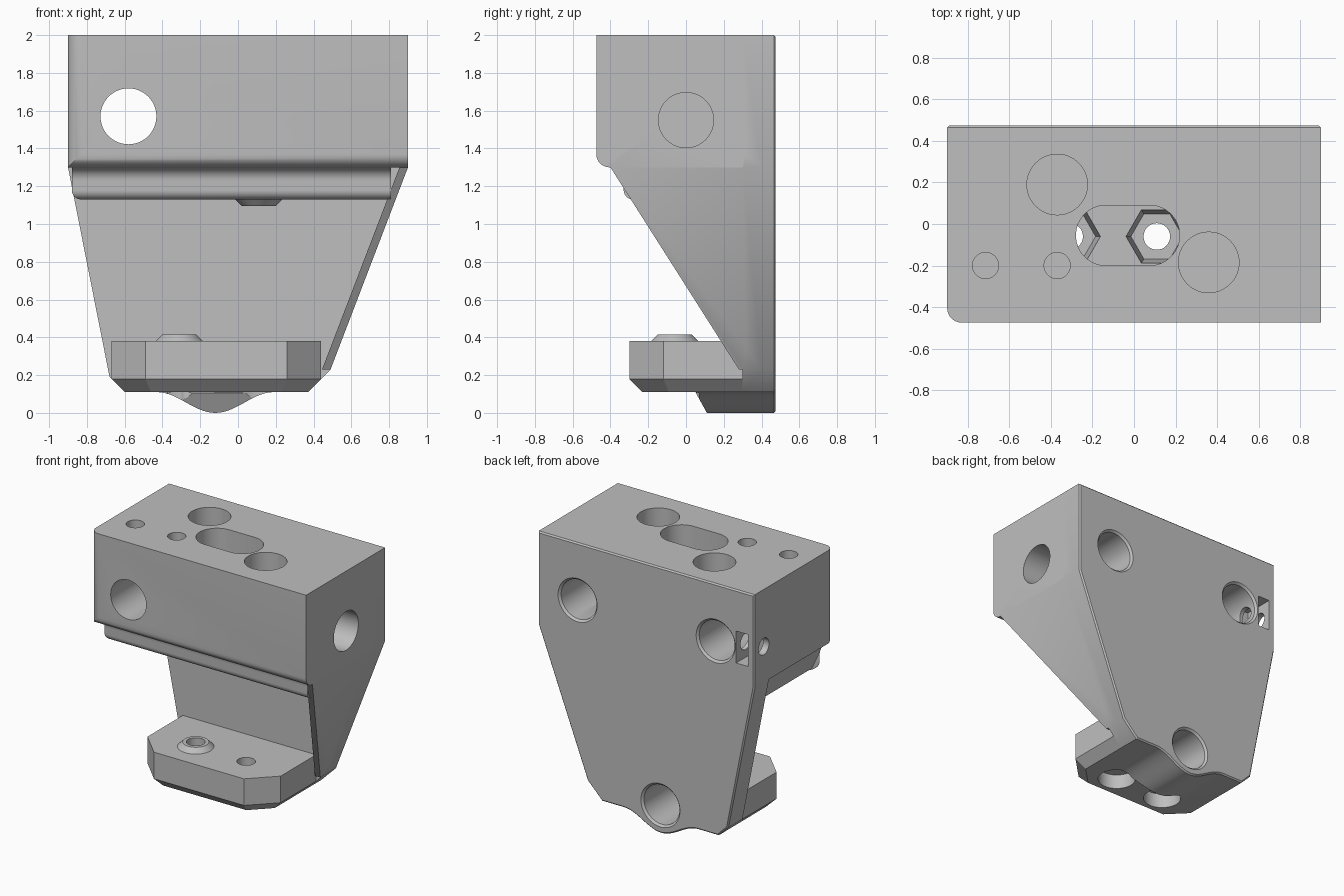
import bpy, bmesh, math
from mathutils import Vector

cube = bpy.data.objects.get("Cube")
if cube:
    bpy.data.objects.remove(cube, do_unlink=True)

grey = bpy.data.materials.new("light_grey_plastic")
grey.use_nodes = True
COLOUR = (0.52, 0.52, 0.52, 1)
grey.diffuse_color = COLOUR
for node in grey.node_tree.nodes:
    if node.type == 'BSDF_PRINCIPLED':
        node.inputs["Base Color"].default_value = COLOUR


def loft(name, loops, bevels=()):
    """Solid skinned through equal-length loops; bevels = (edge test, size, segments)."""
    bm = bmesh.new()
    rings = [[bm.verts.new(p) for p in loop] for loop in loops]
    n = len(rings[0])
    for a, b in zip(rings, rings[1:]):
        for i in range(n):
            j = (i + 1) % n
            bm.faces.new((a[i], a[j], b[j], b[i]))
    bm.faces.new(rings[0])
    bm.faces.new(rings[-1])
    bmesh.ops.recalc_face_normals(bm, faces=bm.faces)
    for test, size, segments in bevels:
        edges = [e for e in bm.edges if test(*[v.co for v in e.verts])]
        bmesh.ops.bevel(bm, geom=edges, offset=size, segments=segments,
                        profile=0.5, affect='EDGES', clamp_overlap=True)
    bmesh.ops.recalc_face_normals(bm, faces=bm.faces)
    mesh = bpy.data.meshes.new(name)
    bm.to_mesh(mesh)
    bm.free()
    mesh.materials.append(grey)
    ob = bpy.data.objects.new(name, mesh)
    bpy.context.collection.objects.link(ob)
    return ob


def tube(name, axis, u, v, a, b, r0, r1=None, n=48, turn=0.0):
    """Cylinder, cone or prism along an axis; u, v are the other two coordinates in order."""
    loops = []
    for h, r in ((a, r0), (b, r0 if r1 is None else r1)):
        loop = []
        for i in range(n):
            t = math.tau * i / n + turn
            p = [u + r * math.cos(t), v + r * math.sin(t)]
            p.insert("xyz".index(axis), h)
            loop.append(p)
        loops.append(loop)
    return loft(name, loops)


def box(name, x0, x1, y0, y1, z0, z1, bevels=()):
    base = [(x0, y0), (x1, y0), (x1, y1), (x0, y1)]
    return loft(name, [[(x, y, z) for x, y in base] for z in (z0, z1)], bevels)


def combine(target, tool, operation):
    mod = target.modifiers.new(tool.name, 'BOOLEAN')
    mod.operation, mod.solver, mod.object = operation, 'EXACT', tool
    tool.hide_render = True
    bpy.context.view_layer.objects.active = target
    bpy.ops.object.modifier_apply(modifier=mod.name)
    bpy.data.objects.remove(tool, do_unlink=True)


def same(a, b, axis, value):
    return abs(a[axis] - value) < 1e-4 and abs(b[axis] - value) < 1e-4


FRONT, BACK, HALF = -0.475, 0.475, 0.9
LOW = 0.11          # underside of the foot
BULGE_X = -0.12     # centre of the lower bolt boss


def wave(x):
    return LOW * 0.5 * (1 - math.cos(math.pi * min(1, abs(x - BULGE_X) / 0.31)))


wave_xs = [BULGE_X + 0.31 * (i / 14 - 1) for i in range(29)]

# Tapered back plate with a wavy lower edge and chamfered rear rim
outline = [(-HALF, 2), (-HALF, 1.3), (-0.68, 0.19), (-0.6, LOW)]
outline += [(x, wave(x)) for x in wave_xs]
outline += [(0.37, LOW), (0.49, 0.23), (HALF, 1.3), (HALF, 2)]
body = loft("bracket_body", [[(x, y, z) for x, z in outline] for y in (0.3, BACK)],
            [(lambda a, b: same(a, b, 1, BACK), 0.01, 1)])

# Head block, rounded at its lower front and right front edges
block = box("head_block", -HALF, HALF, FRONT, 0.4, 1.3, 2, [(
    lambda a, b: same(a, b, 1, FRONT) and (same(a, b, 2, 1.3) or same(a, b, 0, -HALF)), 0.07, 8)])

# Step below the block: concave fillet on top, rounded lower edge
arc = [math.pi / 2 * i / 8 for i in range(9)]
side = [(-0.4 + 0.07 * math.sin(t), 1.23 + 0.07 * math.cos(t)) for t in arc]
side += [(-0.28 - 0.05 * math.cos(t), 1.18 - 0.05 * math.sin(t)) for t in arc]
side += [(0.4, 1.13), (0.4, 1.3)]


def step_left(z):
    d = max(0, 1.18 - z) / 0.05
    return -0.88 + 0.05 * (1 - math.sqrt(max(0, 1 - d * d)))


step = loft("under_step", [[(step_left(z), y, z) for y, z in side],
                           [(0.81, y, z) for y, z in side]])

# Slanted gusset on the left side
wall = [(-0.4, 1.3), (0.4, 1.3), (0.4, 0.23), (0.28, 0.23)]
gusset = loft("side_gusset", [[(HALF - (1.3 - z) * 0.41 / 1.07 - t, y, z) for y, z in wall]
                              for t in (0, 0.045)])


# Foot with clipped front corners and a chamfered underside
def foot_loop(z, inset):
    x0, x1, y0, c = -0.67 + inset, 0.44 - inset, -0.3 + inset, 0.18 - inset * 0.59
    plan = [(x0, 0.4), (x0, y0 + c), (x0 + c, y0), (x1 - c, y0), (x1, y0 + c), (x1, 0.4)]
    return [(x, y, z) for x, y in plan]


foot = loft("foot", [foot_loop(LOW, 0.07), foot_loop(0.18, 0), foot_loop(0.38, 0)])

# Lower bolt boss running under the foot, sloped at its front
lobe = [(x, wave(x)) for x in wave_xs] + [(0.19, 0.16), (-0.43, 0.16)]
boss = loft("lower_boss", [[(x, 0.05 + max(0, LOW - z) * 0.55, z) for x, z in lobe],
                           [(x, 0.4, z) for x, z in lobe]])

# Conical seats around the two screws
SCREW_Y, SCREWS = -0.06, (-0.31, 0.11)
foot_seat = tube("foot_seat", 'z', SCREWS[0], SCREW_Y, 0.35, 0.415, 0.155, 0.09)
step_seat = tube("step_seat", 'z', SCREWS[1], SCREW_Y, 1.16, 1.095, 0.155, 0.09)

for part in (block, step, gusset, foot, boss, foot_seat, step_seat):
    combine(body, part, 'UNION')

cutters = []


def cut(*args, **kw):
    cutters.append(tube("hole_cutter", *args, **kw))


# Bolt holes from the back, each with a small rim chamfer
for x, z, end in ((-0.58, 1.57, -0.6), (0.57, 1.57, 0.0), (BULGE_X, 0.21, 0.13)):
    cut('y', x, z, 0.6, end, 0.148)
    cut('y', x, z, BACK + 0.005, BACK - 0.015, 0.168, 0.148)

# Side bore, small side screw hole and its nut slot
cut('x', 0, 1.55, 1, 0.27, 0.146)
cut('x', 0.36, 1.57, -1, -0.6, 0.062)
cutters.append(box("nut_slot_cutter", -0.85, -0.75, 0.24, 0.6, 1.45, 1.69))

# Round pockets in the top
for x, y, r, depth in ((-0.37, 0.19, 0.146, 0.26), (0.36, -0.185, 0.146, 0.26),
                       (-0.715, -0.2, 0.063, 0.26), (-0.37, -0.2, 0.063, 0.4)):
    cut('z', x, y, 2.1, 2 - depth, r)

# Long slot in the top
slot = []
for i in range(40):
    t = math.tau * (i + 0.5) / 40
    slot.append((-0.03 + math.copysign(0.105, math.cos(t)) + 0.145 * math.cos(t),
                 -0.055 + 0.145 * math.sin(t)))
cutters.append(loft("slot_cutter", [[(x, y, z) for x, y in slot] for z in (1.36, 2.1)]))

# Hex nut pockets, screw holes and counterbores beneath the foot
for x in SCREWS:
    cut('z', x, SCREW_Y, 1.4, 1.22, 0.155, 0.125, n=6)
    cut('z', x, SCREW_Y, -0.1, 1.3, 0.064, n=32)
    cut('z', x, SCREW_Y, -0.1, 0.22, 0.132)

for cutter in cutters:
    combine(body, cutter, 'DIFFERENCE')

# One material and crisp edges with smooth rounds
body.data.materials.clear()
body.data.materials.append(grey)
for face in body.data.polygons:
    face.material_index = 0
bpy.ops.object.select_all(action='DESELECT')
body.select_set(True)
bpy.context.view_layer.objects.active = body
bpy.ops.object.shade_smooth_by_angle(angle=math.radians(30))
